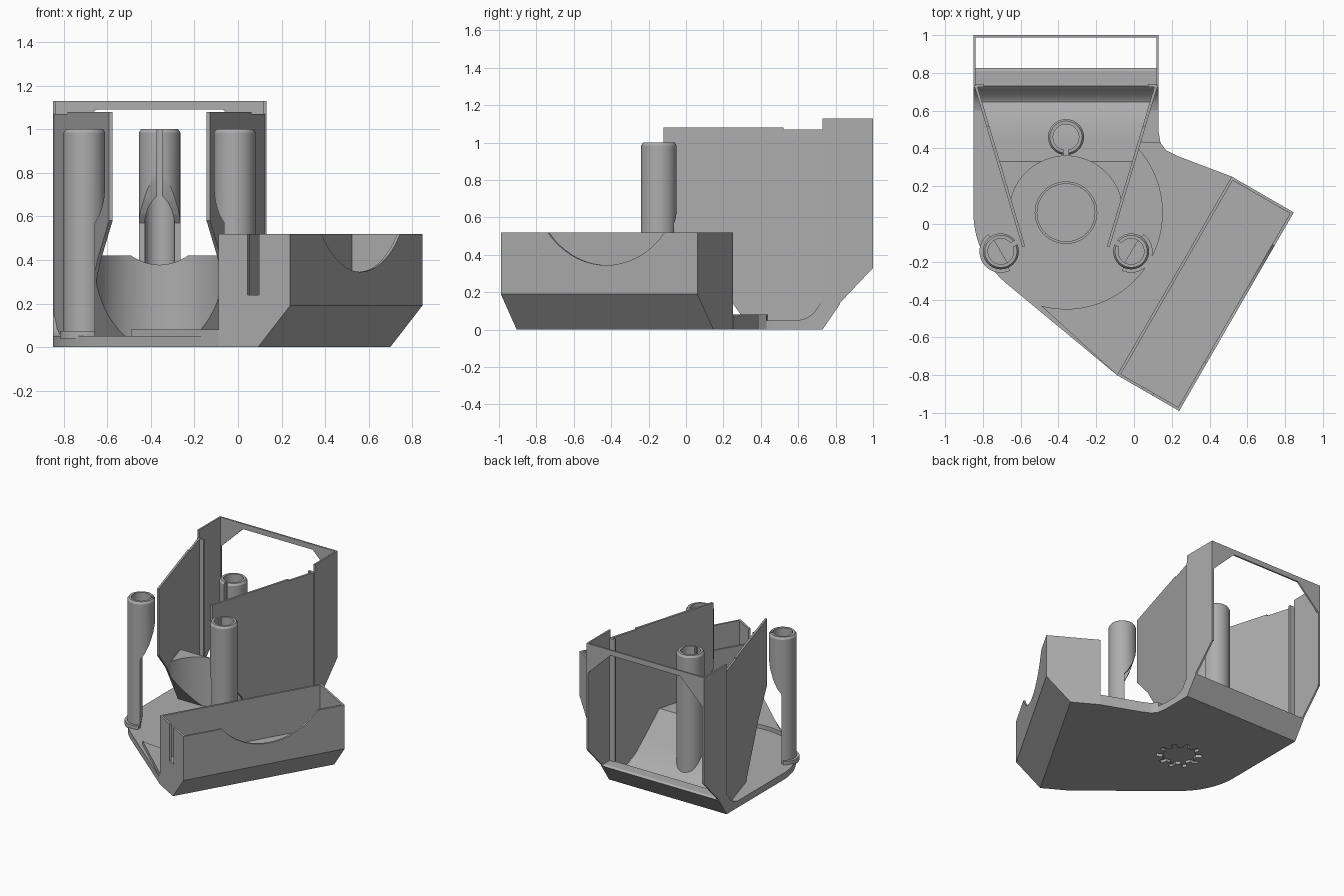
import bpy, bmesh, math
from mathutils import Vector

if "Cube" in bpy.data.objects:
    bpy.data.objects.remove(bpy.data.objects["Cube"])

GREY = bpy.data.materials.new("plain grey")
GREY.use_nodes = True
GREY.diffuse_color = (0.42, 0.42, 0.42, 1)
GREY.node_tree.nodes["Principled BSDF"].inputs["Base Color"].default_value = (0.42, 0.42, 0.42, 1)

CX, CY = -0.36, 0.06          # centre of the round well
LEFT, RIGHT = -0.85, 0.13     # outer sides of the rear frame


def loft(name, ring_a, ring_b):
    """Closed solid between two matching outlines."""
    bm = bmesh.new()
    a = [bm.verts.new(p) for p in ring_a]
    b = [bm.verts.new(p) for p in ring_b]
    bm.faces.new(a)
    bm.faces.new(b[::-1])
    for i in range(len(a)):
        j = (i + 1) % len(a)
        bm.faces.new((a[j], a[i], b[i], b[j]))
    bmesh.ops.recalc_face_normals(bm, faces=bm.faces)
    mesh = bpy.data.meshes.new(name)
    bm.to_mesh(mesh)
    bm.free()
    ob = bpy.data.objects.new(name, mesh)
    bpy.context.collection.objects.link(ob)
    mesh.materials.append(GREY)
    return ob


def upright(name, pts, z0, z1):
    return loft(name, [(x, y, z0) for x, y in pts], [(x, y, z1) for x, y in pts])


def arc(cx, cy, r, a0, a1, n=32):
    return [(cx + r * math.cos(math.radians(a0 + (a1 - a0) * i / n)),
             cy + r * math.sin(math.radians(a0 + (a1 - a0) * i / n))) for i in range(n + 1)]


def circle(cx, cy, r, n=48):
    return arc(cx, cy, r, 0, 360, n)[:-1]


def select(ob):
    bpy.ops.object.select_all(action='DESELECT')
    ob.select_set(True)
    bpy.context.view_layer.objects.active = ob


def cut(ob, *cutters):
    for c in cutters:
        mod = ob.modifiers.new("cut", 'BOOLEAN')
        mod.operation, mod.solver, mod.object = 'DIFFERENCE', 'EXACT', c
        select(ob)
        bpy.ops.object.modifier_apply(modifier=mod.name)
        bpy.data.objects.remove(c)


# Base plate with rounded front left corner and a filleted inner corner
corner_a, corner_d = (-0.09, -0.80), (0.52, 0.25)
fillet = [(0.23, 0.36), (0.17, 0.39), (0.14, 0.43), (RIGHT, 0.49)]
outline = ([(LEFT, 0.73)] + arc(CX, CY, 0.49, 180, 230) + [corner_a, corner_d]
           + fillet + [(RIGHT, 0.73)])
base = upright("base_plate", outline, 0, 0.05)

# Toothed recess underneath, circular groove above
gear = []
for k in range(10):
    for off, r in ((-9, 0.115), (-6, 0.16), (6, 0.16), (9, 0.115)):
        gear += arc(CX, CY, r, 36 * k + off, 0, 1)[:1]
ring = upright("ring_cutter", circle(CX, CY, 0.163), 0.035, 0.1)
cut(ring, upright("ring_core", circle(CX, CY, 0.155), 0, 0.2))
cut(base, upright("gear_cutter", gear, -0.1, 0.02), ring)

# Raised floor beside the box, bounded by a circular step
upright("raised_floor", arc(CX, CY, 0.51, -105, 48) + fillet[2::-1] + [corner_d, corner_a], 0.04, 0.08)

# Rear lip with its sloping underside
lip = [(0.6, 0), (0.73, 0), (0.825, 0.14), (0.81, 0.15), (0.73, 0.15), (0.71, 0.13),
       (0.68, 0.085), (0.64, 0.06), (0.6, 0.05)]
loft("rear_lip", [(LEFT, y, z) for y, z in lip], [(RIGHT, y, z) for y, z in lip])


def half(y):
    """Half width between the converging walls at depth y."""
    return 0.485 - (0.73 - y) * 0.298


# Converging walls, rear side walls and narrow rear flanges
wall = [(0.73, 0.03), (0.33, 0.03), (0.06, 0.4), (-0.12, 0.58), (-0.12, 1.08),
        (0.52, 1.08), (0.52, 1.07), (0.73, 1.07)]
side = [(0.73, 0), (0.82, 0.14), (1, 0.33), (1, 1.13), (0.73, 1.13)]
for s, tag in ((-1, "right"), (1, "left")):
    loft(tag + "_funnel_wall", [(CX + s * half(y), y, z) for y, z in wall],
         [(CX + s * (half(y) - 0.016), y, z) for y, z in wall])
    x = LEFT if s < 0 else RIGHT
    loft(tag + "_rear_wall", [(x, y, z) for y, z in side], [(x - s * 0.012, y, z) for y, z in side])
    upright(tag + "_rear_flange", [(x, 0.725), (x - s * 0.055, 0.725),
                                   (x - s * 0.055, 0.74), (x, 0.74)], 0.1, 1.07)

# Rear frame: thin top beam with chamfered corners
frame = [(LEFT, 1.13), (RIGHT, 1.13), (RIGHT, 0.33), (RIGHT - 0.015, 0.33), (RIGHT - 0.015, 0.91),
         (RIGHT - 0.2, 1.09), (LEFT + 0.2, 1.09), (LEFT + 0.015, 0.91), (LEFT + 0.015, 0.33), (LEFT, 0.33)]
loft("rear_frame", [(x, 0.988, z) for x, z in frame], [(x, 1, z) for x, z in frame])

# Ramp between the walls, with the round well cut out of its front
slope = [(0.045, 0.42), (0.33, 0.42), (0.45, 0.25), (0.53, 0.14), (0.6, 0.08), (0.66, 0.06),
         (0.7, 0.03), (0.33, 0.03), (0.06, 0.4)]
ramp = loft("ramp", [(CX - half(y) + 0.008, y, z) for y, z in slope],
            [(CX + half(y) - 0.008, y, z) for y, z in slope])
cut(ramp, upright("well_cutter", circle(CX, CY, 0.3, 64), -0.2, 0.7))

# Slotted screw posts, cut back on the side facing the well
relief = [(0, -0.1), (0, 0.57), (0.03, 0.61), (0.06, 0.67), (0.085, 0.75), (0.105, 0.87),
          (0.2, 0.87), (0.2, -0.1)]
for tag, px, py in (("right", -0.705, -0.145), ("left", -0.015, -0.145), ("rear", -0.36, 0.46)):
    d = Vector((CX - px, CY - py, 0)).normalized()
    n = Vector((-d.y, d.x, 0))
    o = Vector((px, py, 0))

    def across(name, pts, w):
        return loft(name, [o + d * s + Vector((0, 0, z)) - n * w for s, z in pts],
                    [o + d * s + Vector((0, 0, z)) + n * w for s, z in pts])

    post = loft(tag + "_post", [(x, y, 0.04) for x, y in circle(px, py, 0.095)],
                [(x, y, 0.985) for x, y in circle(px, py, 0.095)])
    crown = loft(tag + "_post_rim", [(x, y, 0.985) for x, y in circle(px, py, 0.095)],
                 [(x, y, 1.0) for x, y in circle(px, py, 0.085)])
    slot = [(0, 0.5), (0.2, 0.5), (0.2, 1.1), (0, 1.1)]
    cut(post, upright("bore", circle(px, py, 0.068), 0.06, 1.1),
        across("relief", relief, 0.2), across("slot", slot, 0.012))
    cut(crown, upright("bore", circle(px, py, 0.068), 0.06, 1.1), across("slot", slot, 0.012))
    # Collar around the outer half of the foot
    a = math.degrees(math.atan2(d.y, d.x))
    upright(tag + "_post_foot", arc(px, py, 0.113, a + 95, a + 265) + arc(px, py, 0.09, a + 265, a + 95),
            0.04, 0.075)

# Angled box with chamfered outer edge
O = Vector((-0.09, -0.80, 0))
U = Vector((0.866, -0.5, 0))
V = Vector((0.5, 0.866, 0))
LONG, WIDE = 1.214, 0.38


def block(name, u0, u1, v0, v1, z0, z1):
    pts = [O + U * u + V * v for u, v in ((u0, v0), (u1, v0), (u1, v1), (u0, v1))]
    return upright(name, [p.xy for p in pts], z0, z1)


section = [(0, 0), (0.21, 0), (WIDE, 0.19), (WIDE, 0.52), (0, 0.52)]
box = loft("side_box", [O + U * u + Vector((0, 0, z)) for u, z in section],
           [O + U * u + V * LONG + Vector((0, 0, z)) for u, z in section])
scoop = [O + V * v + Vector((0, 0, z)) for v, z in circle(0.65, 0.803, 0.458, 64)]
cut(box, block("box_hollow", 0.015, WIDE - 0.015, 0.015, LONG - 0.015, 0.2, 0.7),
    block("box_slot", 0.155, 0.215, -0.05, 0.05, 0.24, 0.7),
    loft("scoop_cutter", [p + U * 0.3 for p in scoop], [p + U * 0.5 for p in scoop]))

# Smooth the rounded surfaces, keep the edges crisp
for ob in bpy.context.scene.objects:
    if ob.type == 'MESH':
        select(ob)
        bpy.ops.object.shade_smooth_by_angle(angle=math.radians(25))
